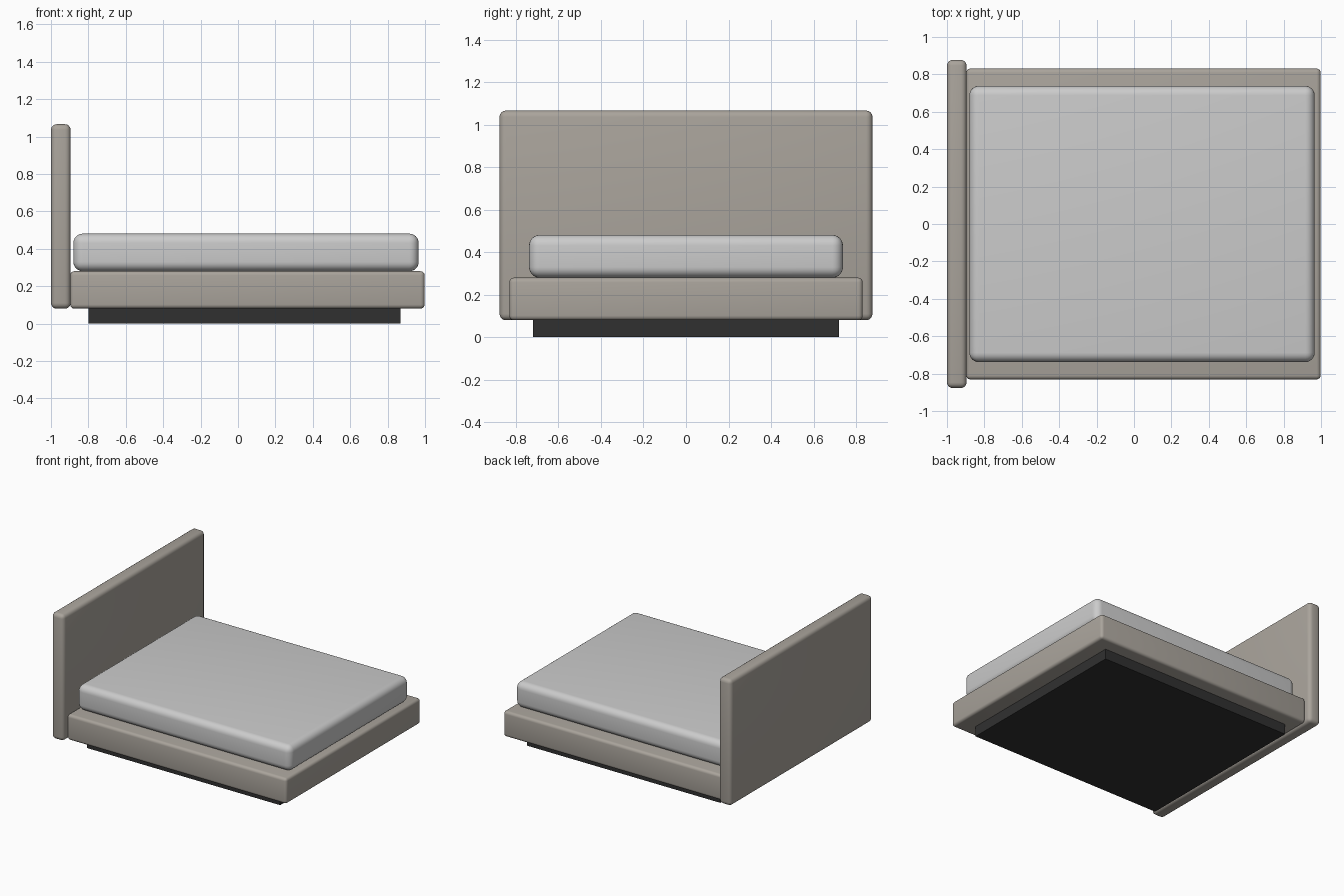
import bpy
import math

if "Cube" in bpy.data.objects:
    bpy.data.objects.remove(bpy.data.objects["Cube"])


def material(name, color):
    mat = bpy.data.materials.new(name)
    mat.diffuse_color = (*color, 1)
    mat.use_nodes = True
    mat.node_tree.nodes["Principled BSDF"].inputs["Base Color"].default_value = mat.diffuse_color
    return mat


def box(name, x, y, z, bevel=0.0, segments=4, mat=None):
    """Box from x, y, z ranges with optional rounded edges."""
    center = [(a + b) / 2 for a, b in (x, y, z)]
    bpy.ops.mesh.primitive_cube_add(size=1, location=center)
    obj = bpy.context.object
    obj.name = name
    obj.scale = [b - a for a, b in (x, y, z)]
    bpy.ops.object.transform_apply(location=False, rotation=False, scale=True)
    if bevel:
        mod = obj.modifiers.new("Rounded edges", "BEVEL")
        mod.width = bevel
        mod.segments = segments
        bpy.ops.object.modifier_apply(modifier=mod.name)
        bpy.ops.object.shade_smooth_by_angle(angle=math.radians(40))
    if mat:
        obj.data.materials.append(mat)
    return obj


fabric = material("beige_fabric", (0.40, 0.37, 0.33))
black = material("black_plinth", (0.03, 0.03, 0.03))

# Recessed plinth on the floor
box("plinth", (-0.80, 0.868), (-0.72, 0.72), (0, 0.082), mat=black)

# Upholstered platform and headboard
box("bed_frame", (-0.897, 0.998), (-0.831, 0.831), (0.08, 0.28), 0.022, mat=fabric)
box("headboard", (-1.0, -0.895), (-0.877, 0.877), (0.08, 1.066), 0.03, mat=fabric)

# Mattress with softer edges
box("mattress", (-0.88, 0.966), (-0.738, 0.738), (0.28, 0.481), 0.05, 6)
